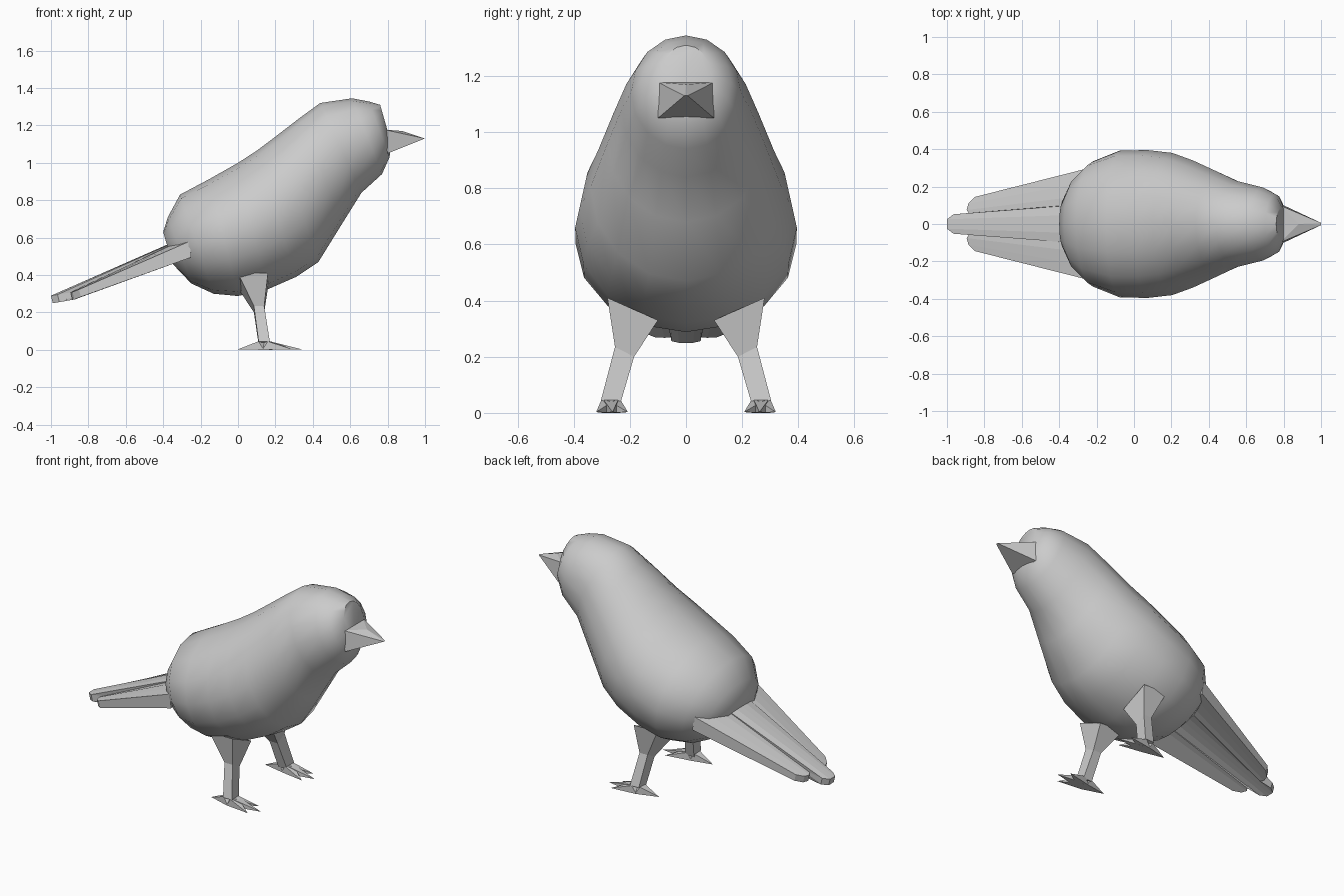
import bpy, bmesh, math
from mathutils import Vector

if "Cube" in bpy.data.objects:
    bpy.data.objects.remove(bpy.data.objects["Cube"], do_unlink=True)

grey = bpy.data.materials.new("plain grey")
grey.use_nodes = True
colour = (0.6, 0.6, 0.6, 1)
grey.diffuse_color = colour
grey.node_tree.nodes["Principled BSDF"].inputs["Base Color"].default_value = colour


def finish(name, bm, smooth=None):
    bmesh.ops.recalc_face_normals(bm, faces=bm.faces)
    mesh = bpy.data.meshes.new(name)
    bm.to_mesh(mesh)
    bm.free()
    mesh.materials.append(grey)
    obj = bpy.data.objects.new(name, mesh)
    bpy.context.collection.objects.link(obj)
    if smooth:
        bpy.ops.object.select_all(action="DESELECT")
        obj.select_set(True)
        bpy.context.view_layer.objects.active = obj
        bpy.ops.object.shade_smooth_by_angle(angle=math.radians(smooth))
    return obj


def loft(bm, rings):
    """Join closed rings of points and cap both ends."""
    rows = [[bm.verts.new(p) for p in ring] for ring in rings]
    n = len(rows[0])
    for a, b in zip(rows, rows[1:]):
        for i in range(n):
            bm.faces.new((a[i], a[(i + 1) % n], b[(i + 1) % n], b[i]))
    bm.faces.new(rows[0])
    bm.faces.new(rows[-1])


def hull(bm, points):
    verts = [bm.verts.new(p) for p in points]
    bmesh.ops.convex_hull(bm, input=verts)


# Body: slanted oval sections from rump to face (top x, z, bottom x, z, half width)
sections = [
    (-.40, .63, -.35, .46, .13), (-.375, .71, -.25, .355, .245),
    (-.31, .83, -.13, .30, .335), (-.15, .915, 0, .288, .393),
    (0, 1.0, .15, .32, .395), (.10, 1.065, .31, .39, .38),
    (.20, 1.14, .43, .47, .34), (.33, 1.24, .56, .68, .28),
    (.44, 1.32, .66, .84, .23), (.61, 1.345, .77, .94, .195),
    (.70, 1.328, .81, 1.03, .16), (.76, 1.31, .82, 1.10, .09)]
SIDES = 16
rings = []
for tx, tz, bx, bz, w in sections:
    mid = Vector(((tx + bx) / 2, 0, (tz + bz) / 2))
    up = Vector(((tx - bx) / 2, 0, (tz - bz) / 2))
    angles = [math.tau * i / SIDES for i in range(SIDES)]
    rings.append([mid + up * math.cos(a) + Vector((0, w * math.sin(a), 0)) for a in angles])
bm = bmesh.new()
loft(bm, rings)
finish("body", bm, 50)

# Beak: four-sided spike with a raised upper ridge
bm = bmesh.new()
hull(bm, [(x, y, z) for x, z in ((.78, 1.178), (.80, 1.05)) for y in (-.1, .1)]
     + [(.88, 0, 1.17), (1, .006, 1.13), (1, -.006, 1.13)])
finish("beak", bm)

# Tail: strips across the width, each ending at its own notched length
half = [(0, -1), (.025, -1), (.052, -.965), (.053, -.88),
        (.075, -.895), (.11, -.885), (.145, -.85)]
strips = [(-y, x) for y, x in reversed(half[1:])] + half
bm = bmesh.new()
rows = []
for y, end in strips:
    row = []
    for t in (0, 1):
        x = -.26 + (end + .26) * t
        side = y / .145
        yy = y * 2.03 if t == 0 else y
        top = .58 + .435 * (x + .26) if x > -.88 else .31 + .17 * (x + .88)
        arch = (.035 * (1 - t)) * (1 - side * side)
        thick = .085 - .045 * t
        row += [bm.verts.new((x, yy, top + arch)),
                bm.verts.new((x + .01, yy, top + arch - thick))]
    rows.append(row)
for a, b in zip(rows, rows[1:]):
    for i, j in ((0, 2), (2, 3), (3, 1), (1, 0)):
        bm.faces.new((a[i], a[j], b[j], b[i]))
for row in (rows[0], rows[-1]):
    bm.faces.new([row[i] for i in (0, 2, 3, 1)])
finish("tail", bm)


def leg_ring(x0, x1, y0, y1, z_in, z_out):
    return [(x0, y0, z_in), (x1, y0, z_in), (x1, y1, z_out), (x0, y1, z_out)]


# Legs and feet, mirrored left and right
for name, s in (("left", 1), ("right", -1)):
    bm = bmesh.new()
    levels = [leg_ring(0, .16, .10, .28, .33, .41),
              leg_ring(.085, .14, .185, .253, .20, .235),
              leg_ring(.11, .17, .235, .303, .03, .045)]
    loft(bm, [[(x, y * s, z) for x, y, z in ring] for ring in levels])
    finish(name + "_leg", bm)

    bm = bmesh.new()
    ankle = Vector((.14, .268 * s, 0))
    for tip_x, tip_y in ((.34, .262), (.29, .32), (.29, .207), (0, .262)):
        tip = Vector((tip_x, tip_y * s, .003))
        along = (tip - ankle).normalized()
        across = Vector((-along.y, along.x, 0)) * .032
        rise = Vector((0, 0, .045))
        hull(bm, [ankle + across, ankle - across,
                  ankle + across * .8 + along * .03 + rise,
                  ankle - across * .8 + along * .03 + rise,
                  ankle + rise, tip])
    finish(name + "_foot", bm)
